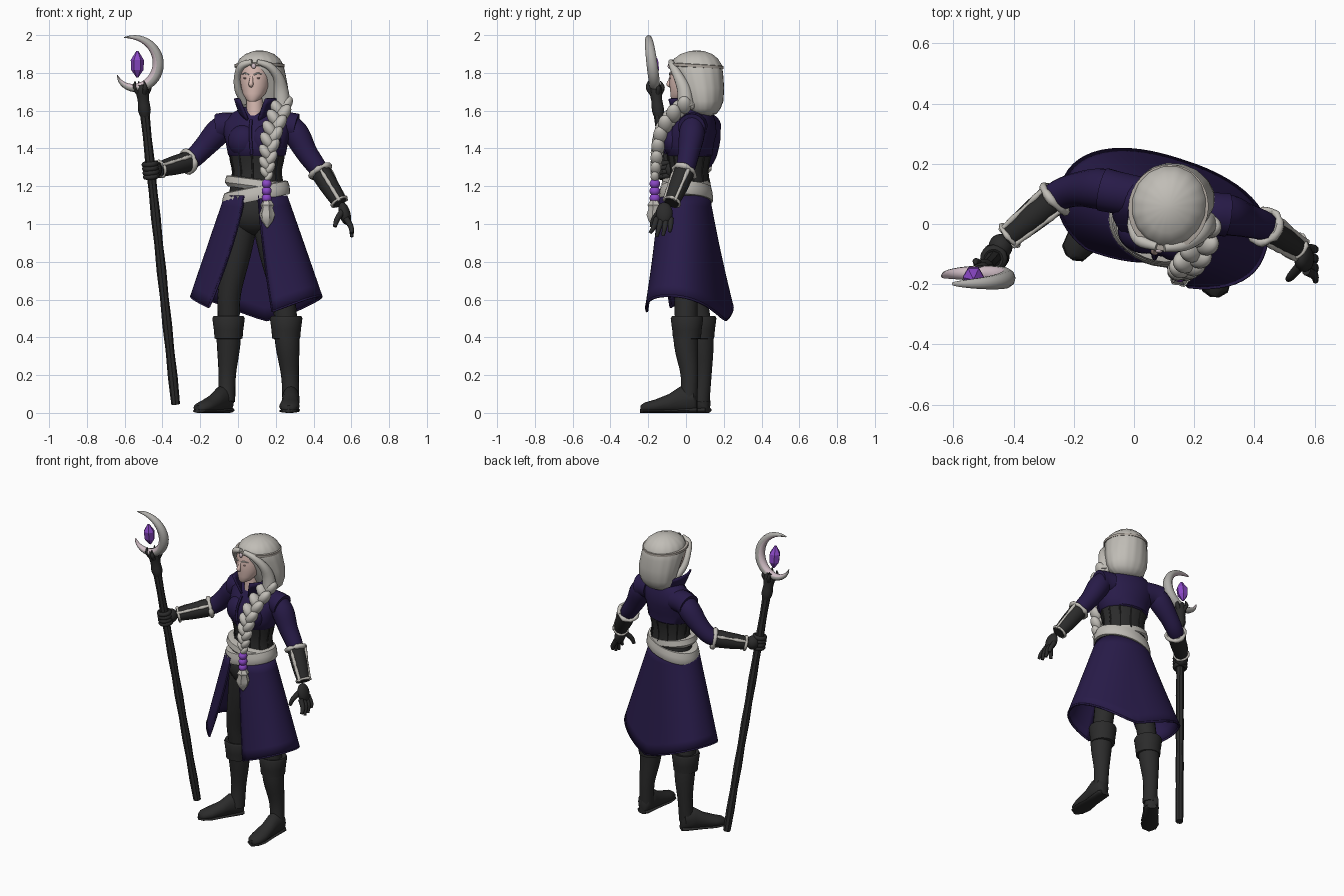
import bpy, bmesh, math, random
from mathutils import Vector, Matrix

random.seed(4)
cube = bpy.data.objects.get("Cube")
if cube:
    bpy.data.objects.remove(cube, do_unlink=True)


def material(name, *rgb):
    m = bpy.data.materials.new(name)
    m.use_nodes = True
    m.diffuse_color = (*rgb, 1)
    node = next(n for n in m.node_tree.nodes if n.type == 'BSDF_PRINCIPLED')
    node.inputs["Base Color"].default_value = (*rgb, 1)
    return m


COAT = material("coat purple", .021, .011, .066)
DARK = material("dark leather", .024, .024, .024)
HAIR = material("silver hair", .53, .51, .47)
CLOTH = material("sash and fur", .52, .5, .46)
SKIN = material("skin", .7, .5, .45)
LIPS = material("lips", .52, .32, .3)
GEM = material("gem violet", .26, .065, .57)
MOON = material("crescent silver", .43, .42, .4)
ROSE = material("crescent rose", .62, .5, .55)
BAND = material("circlet", .42, .38, .34)

smooth_parts = []
TURN = -13


def finish(name, bm, mat, smooth=True):
    bmesh.ops.recalc_face_normals(bm, faces=bm.faces)
    me = bpy.data.meshes.new(name)
    bm.to_mesh(me)
    bm.free()
    me.materials.append(mat)
    ob = bpy.data.objects.new(name, me)
    bpy.context.scene.collection.objects.link(ob)
    if smooth:
        smooth_parts.append(ob)
    return ob


def loft(name, rings, mat, closed=True, smooth=True):
    bm = bmesh.new()
    rows = [[bm.verts.new(p) for p in r] for r in rings]
    n = len(rows[0])
    for a, b in zip(rows, rows[1:]):
        for i in range(n if closed else n - 1):
            j = (i + 1) % n
            bm.faces.new((a[i], a[j], b[j], b[i]))
    if closed:
        bm.faces.new(rows[0])
        bm.faces.new(rows[-1])
    return finish(name, bm, mat, smooth)


def ellipse(cx, cy, z, rx, ry, rot=TURN, a0=0, a1=360, n=32, ripple=0, power=1):
    c, s = math.cos(math.radians(rot)), math.sin(math.radians(rot))
    out = []
    for i in range(n):
        t = math.radians(a0 + (a1 - a0) * i / (n if a1 - a0 == 360 else n - 1))
        k = 1 + ripple * math.cos(n / 4 * t)
        u = rx * k * math.copysign(abs(math.cos(t)) ** power, math.cos(t))
        v = ry * k * math.copysign(abs(math.sin(t)) ** power, math.sin(t))
        out.append(Vector((cx + u * c - v * s, cy + u * s + v * c, z)))
    return out


def spline(pts, steps):
    # Catmull-Rom through points holding x, y, z and radius
    p = [Vector(q) for q in pts]
    p = [2 * p[0] - p[1]] + p + [2 * p[-1] - p[-2]]
    out = []
    for i in range(1, len(p) - 2):
        a, b, c, d = p[i - 1:i + 3]
        for k in range(steps):
            t = k / steps
            out.append((2 * b + (c - a) * t + (2 * a - 5 * b + 4 * c - d) * t * t
                        + (3 * b - a - 3 * c + d) * t ** 3) / 2)
    return out + [p[-2]]


def tube(name, pts, mat, n=14, steps=4, ref=None, smooth=True):
    path = spline(pts, steps)
    ref = ref or Vector((0, 1, 0))
    rings = []
    for i, p in enumerate(path):
        t = (path[min(i + 1, len(path) - 1)] - path[max(i - 1, 0)]).xyz.normalized()
        u = ref.cross(t).normalized()
        v = t.cross(u)
        angles = [2 * math.pi * k / n for k in range(n)]
        rings.append([p.xyz + p.w * (u * math.cos(a) + v * math.sin(a)) for a in angles])
    return loft(name, rings, mat, smooth=smooth)


def ball(name, loc, size, mat, tilt=0, axis='Y'):
    bm = bmesh.new()
    m = (Matrix.Translation(loc) @ Matrix.Rotation(math.radians(tilt), 4, axis)
         @ Matrix.Diagonal((*size, 1)))
    bmesh.ops.create_uvsphere(bm, u_segments=20, v_segments=12, radius=1, matrix=m)
    return finish(name, bm, mat)


def hoop(name, center, axis, R, r, mat, rough=0, n=24):
    axis = Vector(axis).normalized()
    q = axis.to_track_quat('Z', 'Y')
    pts = []
    for i in range(n + 2):
        a = 2 * math.pi * i / n
        p = Vector(center) + q @ Vector((R * math.cos(a), R * math.sin(a), 0))
        pts.append((*p, r * (1 + rough * random.uniform(-1, 1))))
    return tube(name, pts, mat, 8, 1, axis)


# Legs, boots and feet
def foot(name, heel, toe, stations, mat):
    heel, toe = Vector((*heel, 0)), Vector((*toe, 0))
    side = (toe - heel).normalized().cross(Vector((0, 0, 1)))
    rings = []
    for s, w, h in stations:
        c = heel.lerp(toe, s)
        rings.append([c + side * w * math.cos(a) + Vector((0, 0, h * (.5 + .5 * math.sin(a))))
                      for a in [2 * math.pi * k / 16 for k in range(16)]])
    loft(name, rings, mat)


UPPER = [(0, .02, .09), (.06, .042, .13), (.3, .047, .14), (.5, .047, .1),
         (.75, .054, .07), (.93, .042, .055), (1, .015, .04)]
SOLE = [(0, .03, .03), (.05, .044, .03), (.45, .045, .02), (.75, .056, .02), (.95, .043, .02), (1.01, .015, .02)]
LEGS = {
    "right": ([(.03, .02, 1.06, .085), (-.005, .03, .85, .075), (-.045, .05, .64, .062), (-.05, .075, .48, .058)],
              [(-.05, .07, .5, .068), (-.05, .085, .36, .062), (-.057, .09, .2, .046), (-.06, .08, .06, .045)],
              (-.045, .117), (-.213, -.11)),
    "left": ([(.15, 0, 1.06, .085), (.19, -.01, .85, .078), (.235, 0, .64, .064), (.255, 0, .48, .06)],
             [(.255, 0, .5, .07), (.262, .0, .36, .064), (.275, .018, .2, .047), (.28, .015, .06, .045)],
             (.285, .06), (.268, -.24))}
for side, (leg, boot, heel, toe) in LEGS.items():
    tube(side + "_leg", leg, DARK, 18)
    tube(side + "_boot", boot, DARK, 18)
    x, y = boot[0][:2]
    cuff = [(.39, .062), (.395, .074), (.44, .078), (.5, .086), (.512, .08), (.505, .06)]
    loft(side + "_boot_cuff", [ellipse(x, y + .005, z, r, r) for z, r in cuff], DARK)
    foot(side + "_shoe", heel, toe, UPPER, DARK)
    foot(side + "_sole", heel, toe, SOLE, DARK)
ball("hips", (.092, 0, 1.06), (.145, .11, .12), DARK)

# Open flared coat skirt
rows = []
for k in range(11):
    s = k / 10
    a0, a1 = -75 + 7 * s, 258 - 21 * s
    row = ellipse(.095 + .002 * s, -.008 + .026 * s, 0, .162 + .19 * s, .126 + .074 * s,
                  -13 - 5 * s, a0, a1, 49, power=1 - .14 * s)
    for i, p in enumerate(row):
        t = math.radians(a0 + (a1 - a0) * i / 48)
        p.z = 1.15 + (.62 - .13 * (1 - abs(math.cos(t))) - 1.15) * s
    rows.append(row)
skirt = loft("coat_skirt", rows, COAT, closed=False)
mod = skirt.modifiers.new("cloth", 'SOLIDIFY')
mod.thickness = .012
mod.offset = 0
for name, path in (("skirt_right_edge", [r[-1] for r in rows]), ("skirt_left_edge", [r[0] for r in rows]),
                   ("skirt_hem", rows[-1])):
    tube(name, [(*p, .007) for p in path], COAT, 8, 1, Vector((0, 0, 1)) if path is rows[-1] else None)

# Corset, bodice and sash
loft("corset", [ellipse(.1, .018, *r) for r in
                [(1.16, .15, .115), (1.22, .138, .105), (1.28, .131, .098), (1.34, .143, .108), (1.385, .15, .118)]], DARK)
for k in range(12):
    a = 30 * k
    tube("corset_bone", [(*ellipse(.1, .018, z, rx, ry, a0=a, a1=a + 1, n=2)[0], .005) for z, rx, ry in
                         [(1.22, .138, .105), (1.28, .131, .098), (1.34, .143, .108), (1.38, .148, .116)]], DARK, 6)
loft("bodice", [ellipse(.1, *r) for r in
                [(.02, 1.355, .14, .108), (.02, 1.365, .154, .12), (.018, 1.42, .165, .126), (.033, 1.48, .178, .126),
                 (.05, 1.54, .185, .102), (.06, 1.59, .13, .078), (.06, 1.62, .07, .06)]], COAT)
for x, y in ((.03, -.03), (.145, -.058)):
    ball("bust", (x, y, 1.44), (.085, .068, .085), COAT, TURN, 'Z')
tube("coat_front_seam", [(.07, -.06, 1.55, .008), (.065, -.096, 1.49, .008), (.068, -.113, 1.43, .008),
                         (.072, -.106, 1.37, .008)], COAT, 8)
for name, tilt, prof in (("upper_sash", -.13, [(1.24, .135, .1), (1.235, .158, .124), (1.2, .167, .13), (1.18, .15, .115)]),
                         ("lower_sash", .2, [(1.2, .15, .115), (1.195, .17, .132), (1.165, .18, .139),
                                             (1.13, .183, .142), (1.123, .18, .138)])):
    rows = [ellipse(.095, 0, *r) for r in prof]
    for p in (p for r in rows for p in r):
        p.z += tilt * (p.x - .095)
    loft(name, rows, CLOTH)

# Sleeves, bracers and fur trim
ARMS = {
    "right": ([(.01, .09, 1.52, .07), (-.06, .105, 1.52, .071), (-.103, .115, 1.512, .073)],
              [(-.065, .11, 1.53, .06), (-.113, .117, 1.48, .068), (-.185, .115, 1.4, .057), (-.25, .095, 1.34, .051),
               (-.33, .04, 1.31, .042)], (-.265, .085, 1.33), (-.42, -.045, 1.288)),
    "left": ([(.22, .045, 1.52, .07), (.27, .035, 1.52, .071), (.308, .03, 1.512, .073)],
             [(.27, .035, 1.53, .06), (.313, .03, 1.47, .068), (.362, .015, 1.38, .058), (.415, 0, 1.305, .051),
              (.46, -.02, 1.24, .042)], (.435, -.008, 1.278), (.54, -.077, 1.11))}
for side, (cap, sleeve, a, b) in ARMS.items():
    tube(side + "_shoulder", cap, COAT, 18)
    tube(side + "_sleeve", sleeve, COAT, 18)
    a, b = Vector(a), Vector(b)
    tube(side + "_bracer", [(*a, .055), (*a.lerp(b, .5), .05), (*b, .039)], DARK, 18)
    hoop(side + "_elbow_fur", a, b - a, .056, .013, CLOTH, .3)
    hoop(side + "_wrist_fur", a.lerp(b, .95), b - a, .042, .008, CLOTH, .3)
    q = (b - a).to_track_quat('Z', 'Y')
    for deg in (35, 145):
        d = q @ Vector((math.cos(math.radians(deg)), math.sin(math.radians(deg)), 0))
        pts = [a.lerp(b, k / 9) + d * (.055 - .015 * k / 9) for k in range(10)]
        tube(side + "_seam_fur", [(*p, random.uniform(.007, .012)) for p in pts], CLOTH, 8, 2)

# Staff
foot_end, top_end = Vector((-.33, .04, .045)), Vector((-.51, -.165, 1.74))
shaft = top_end - foot_end
tube("staff", [(*foot_end.lerp(top_end, k / 12), .023 + .003 * (k % 2)) for k in range(13)], DARK, 8, 1, smooth=False)
tube("staff_socket", [(*foot_end.lerp(top_end, s), r) for s, r in
                      [(.9, .025), (.92, .034), (.95, .03), (.98, .036), (1, .028)]], DARK, 10, 2)
for k in range(4):
    a = math.pi / 2 * k + .4
    d = Vector((math.cos(a), math.sin(a), 0))
    p = top_end - shaft * .03
    tube("staff_claw", [(*(p + d * .02), .015), (*(p + d * .042 + shaft * .02), .012),
                        (*(p + d * .035 + shaft * .04), .002)], DARK, 8)

# Crescent and floating gem
center = Vector((-.548, -.18, 1.846))
up = Vector((0, -.13, 1)).normalized()
deep = Vector((0, 1, .13)).normalized()
rings = []
for k in range(33):
    s = k / 32
    a = math.radians(111 - 258 * s)
    w = .004 + .056 * math.sin(math.pi * s) ** .75
    out = Vector((math.cos(a), 0, 0)) + up * math.sin(a)
    mid = center + out * (.155 - .045 * s ** 8 - w / 2)
    rings.append([mid + out * w / 2 * math.cos(t) + deep * (.004 + .45 * w) * math.sin(t)
                  for t in [math.pi / 5 * j for j in range(10)]])
moon = loft("crescent", rings, MOON)
moon.data.materials.append(ROSE)
for f in moon.data.polygons:
    if f.normal.dot((center - f.center).normalized()) > .2:
        f.material_index = 1
loft("gem", [[Vector((-.533, -.175, 1.846)) + up * h + Vector((r * math.cos(t), r * math.sin(t), 0))
              for t in [math.pi / 3 * j for j in range(6)]]
             for h, r in [(-.07, .006), (-.03, .033), (.022, .035), (.07, .006)]], GEM, smooth=False)

# Gloved hands
ball("right_palm", (-.443, -.075, 1.287), (.04, .042, .044), DARK)
for k in range(4):
    s = (1.252 + .022 * k - foot_end.z) / shaft.z
    hoop("right_finger", foot_end.lerp(top_end, s), shaft, .032, .014, DARK, n=16)
ball("left_palm", (.565, -.115, 1.055), (.03, .045, .062), DARK, -15)
for k in range(4):
    y = -.155 + .025 * k
    drop = (.02, 0, .005, .025)[k]
    tube("left_finger", [(.572, y, 1.03, .016), (.598, y - .015 + .004 * k, .985, .014),
                         (.603, y - .035 + .009 * k, .932 + drop, .009)], DARK, 10)
tube("left_thumb", [(.555, -.135, 1.07, .017), (.525, -.17, 1.025, .015), (.512, -.183, .985, .01)], DARK, 10)

# Neck, collar and face
tube("neck", [(.09, .02, 1.53, .05), (.09, .018, 1.6, .045), (.09, .02, 1.72, .045)], SKIN, 18)
rows = []
for k in range(5):
    s = k / 4
    row = ellipse(.1, .05 - .02 * s, 0, .082 + .028 * s, .085 + .045 * s, TURN, -76 + 24 * s, 256 - 24 * s, 33)
    for i, p in enumerate(row):
        front = abs(i - 16) / 16
        p.z = 1.6 - .06 * front ** 3 + s * (.05 + .075 * front ** 2)
    rows.append(row)
collar = loft("collar", rows, COAT, closed=False)
collar.modifiers.new("cloth", 'SOLIDIFY').thickness = .012
loft("head", [ellipse(.09 + dx, *r) for dx, *r in
              [(-.014, -.056, 1.648, .018, .016), (-.01, -.042, 1.66, .038, .038), (-.005, -.02, 1.69, .06, .062),
               (0, -.006, 1.73, .074, .081), (0, .004, 1.78, .081, .091), (0, .015, 1.85, .08, .09)]], SKIN)


def face(u, v, z):
    return (.09 + .975 * u - .22 * v, .004 - .22 * u - .975 * v, z)


tube("nose", [(*face(0, .08, 1.79), .008), (*face(0, .091, 1.76), .01), (*face(0, .097, 1.738), .013),
              (*face(0, .08, 1.728), .006)], SKIN, 10)
ball("lips", face(0, .079, 1.7), (.019, .007, .006), LIPS, TURN, 'Z')
for s in (-1, 1):
    ball("eye", face(.033 * s, .08, 1.772), (.015, .006, .004), LIPS, TURN - 20 * s, 'Z')
    tube("eyebrow", [(*face(.014 * s, .09, 1.79), .004), (*face(.036 * s, .084, 1.798), .004),
                     (*face(.056 * s, .07, 1.792), .002)], HAIR, 8, ref=Vector((0, 0, 1)))

# Hair, circlet and braid
loft("hair", [ellipse(*r, n=64, ripple=.008) for r in
              [(.14, .1, 1.572, .04, .03), (.143, .1, 1.583, .085, .06), (.143, .1, 1.61, .114, .08),
               (.141, .098, 1.65, .128, .098), (.134, .087, 1.72, .133, .114), (.122, .07, 1.79, .131, .127),
               (.116, .057, 1.84, .125, .135), (.115, .053, 1.875, .106, .117), (.115, .055, 1.9, .075, .085),
               (.115, .057, 1.915, .035, .04), (.115, .057, 1.919, .01, .01)]], HAIR)
tube("right_lock", [(.075, -.075, 1.858, .014), (.02, -.055, 1.838, .02), (-.003, -.015, 1.78, .018),
                    (.002, .02, 1.71, .02), (.035, .06, 1.64, .02)], HAIR)
tube("left_lock", [(.1, -.08, 1.858, .014), (.165, -.07, 1.835, .02), (.212, -.04, 1.78, .027),
                   (.228, -.01, 1.71, .038), (.235, .0, 1.62, .045)], HAIR)
rows = [ellipse(.114, .054, z, .126 + e, .137 + e) for z, e in [(1.828, .0), (1.83, .007), (1.845, .007), (1.847, 0)]]
for p in (p for r in rows for p in r):
    p.z -= .06 * (p.y - .05)
loft("circlet", rows, BAND)
ball("circlet_gem", (.083, -.089, 1.836), (.012, .008, .014), ROSE)
braid = spline([(.237, .02, 1.65, .05), (.222, -.065, 1.585, .053), (.188, -.125, 1.5, .052),
                (.167, -.148, 1.41, .048), (.157, -.158, 1.32, .041), (.152, -.165, 1.25, .03)], 3)
for k, p in enumerate(braid):
    s = 1 if k % 2 else -1
    ball("braid_strand", p.xyz + Vector((s * p.w * .36, 0, 0)), (p.w * .6, p.w * .75, p.w * 1.05), HAIR, s * 35)
for z in (1.213, 1.175, 1.137):
    ball("braid_band", (.152, -.165, z), (.026, .028, .026), GEM)
loft("braid_tuft", [ellipse(.155, -.168, z, r, r, n=24, ripple=.1) for z, r in
                    [(1.125, .02), (1.1, .034), (1.085, .028), (1.05, .039), (1.015, .028), (.98, .004)]], HAIR)

# Smooth shading with sharp creases kept
bpy.ops.object.select_all(action='DESELECT')
for ob in smooth_parts:
    ob.select_set(True)
bpy.context.view_layer.objects.active = smooth_parts[0]
bpy.ops.object.shade_smooth_by_angle(angle=math.radians(45))
